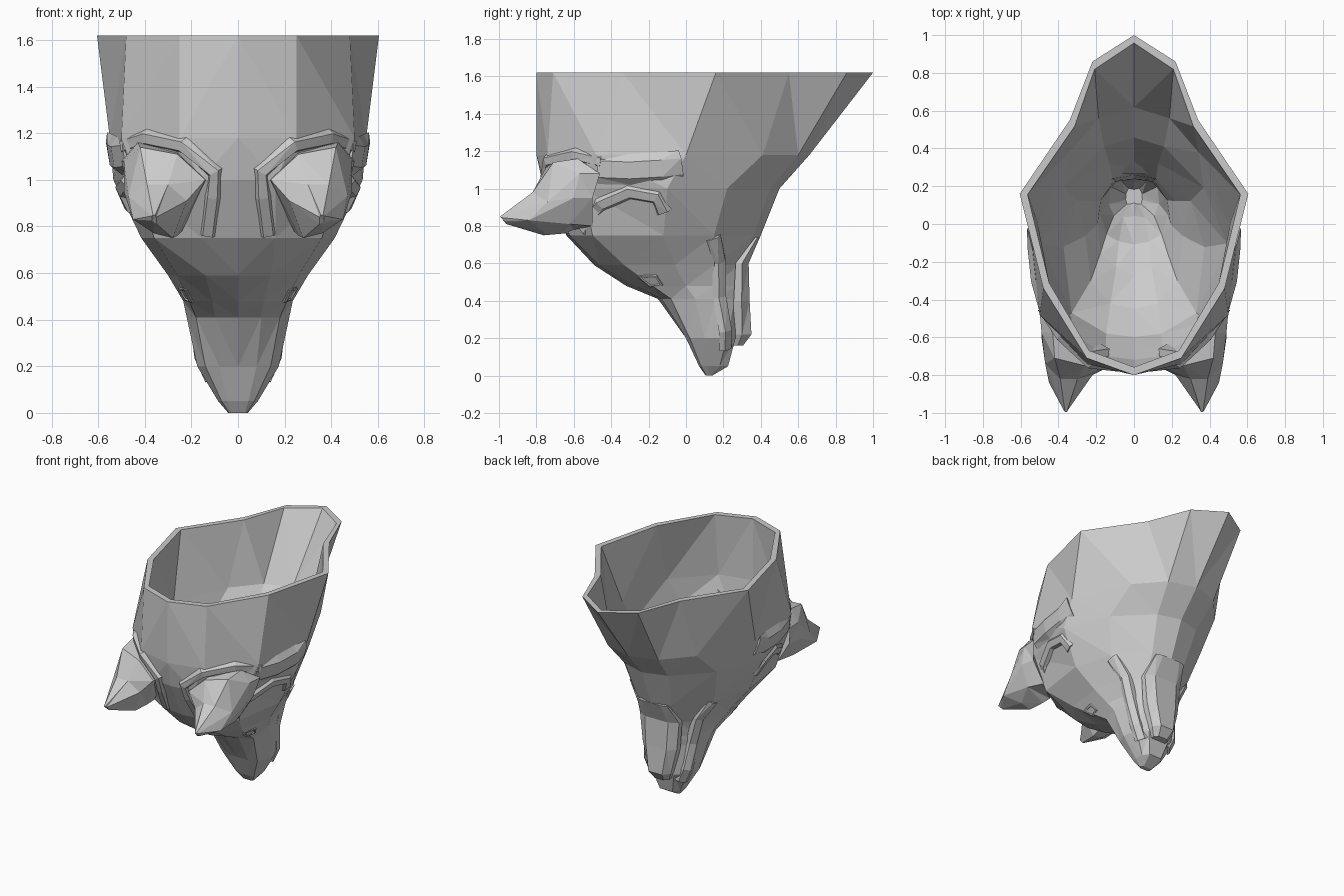
import bpy, bmesh
from mathutils import Vector
from mathutils.bvhtree import BVHTree


def finish(name, bm):
    bmesh.ops.triangulate(bm, faces=bm.faces[:])
    bmesh.ops.recalc_face_normals(bm, faces=bm.faces[:])
    me = bpy.data.meshes.new(name)
    bm.to_mesh(me)
    bm.free()
    ob = bpy.data.objects.new(name, me)
    bpy.context.collection.objects.link(ob)
    return ob


def mirror_x(ob):
    m = ob.modifiers.new("mirror", 'MIRROR')
    m.use_axis[0] = True
    m.use_mirror_merge = False


def skin(bm, rings, cap_start=False, cap_end=False):
    vs = [[bm.verts.new(p) for p in r] for r in rings]
    n = len(vs[0])
    for a, b in zip(vs, vs[1:]):
        for i in range(n):
            j = (i + 1) % n
            bm.faces.new((a[i], a[j], b[j], b[i]))
    if cap_start:
        bm.faces.new(vs[0])
    if cap_end:
        bm.faces.new(vs[-1][::-1])


def full_ring(z, half):
    pts = [(half[i], half[i + 1]) for i in range(0, len(half), 2)]
    pts += [(-x, y) for x, y in pts[-2:0:-1]]
    return [Vector((x, y, z)) for x, y in pts]


def inset(ring, t):
    c = sum(ring, Vector()) / len(ring)
    return [c + (p - c) * max(0.15, 1 - t / max((p - c).length, 1e-4)) for p in ring]


# Hollow head and muzzle: half sections, neck rim down to the brow, then muzzle
head_sections = [
    (1.62, (0, -.80, .25, -.71, .48, -.34, .605, .16, .34, .55, .22, .86, 0, 1.0)),
    (1.18, (0, -.80, .25, -.74, .50, -.48, .55, .0, .37, .41, .20, .60, 0, .66)),
    (1.00, (0, -.76, .16, -.74, .43, -.55, .535, -.10, .40, .22, .17, .45, 0, .50)),
    (0.75, (0, -.64, .16, -.62, .36, -.50, .415, -.12, .33, .15, .14, .36, 0, .40)),
    (0.59, (0, -.49, .14, -.46, .26, -.33, .30, -.06, .25, .15, .13, .28, 0, .33)),
    (0.48, (0, -.32, .11, -.27, .21, -.18, .235, .0, .21, .15, .12, .27, 0, .30)),
]
muzzle_sections = [
    (0.41, (0, -.15, .10, -.13, .18, -.08, .22, .05, .20, .16, .12, .26, 0, .28)),
    (0.20, (0, .0, .08, .0, .14, .02, .175, .10, .16, .22, .09, .265, 0, .265)),
    (0.05, (0, .07, .045, .07, .07, .08, .085, .12, .08, .18, .05, .225, 0, .225)),
    (0.00, (0, .105, .03, .105, .038, .11, .042, .12, .04, .13, .03, .14, 0, .14)),
]
outer = [full_ring(z, h) for z, h in head_sections + muzzle_sections]
inner = [inset(r, .042) for r in outer[:-1]]
bm = bmesh.new()
skin(bm, inner[::-1] + outer, True, True)
finish("head_shell", bm)

# Surface lookup used to lay raised bands on the head
bm = bmesh.new()
skin(bm, outer)
bmesh.ops.recalc_face_normals(bm, faces=bm.faces[:])
tree = BVHTree.FromBMesh(bm)
bm.free()


def band(name, pts, width, height):
    base = []
    for p in pts:
        loc, nor, _, _ = tree.find_nearest(Vector(p))
        if nor.dot(loc - Vector((0, 0, loc.z))) < 0:
            nor = -nor
        base.append((loc, nor))
    rings = []
    for i, (p, n) in enumerate(base):
        t = base[min(i + 1, len(base) - 1)][0] - base[max(i - 1, 0)][0]
        s = t.cross(n).normalized() * width / 2
        h = height * (.5 if i in (0, len(base) - 1) else 1)
        rings.append([p - s * 1.3 - n * .01, p - s * .7 + n * h,
                      p + s * .7 + n * h, p + s * 1.3 - n * .01])
    bm = bmesh.new()
    skin(bm, rings, True, True)
    mirror_x(finish(name, bm))


# Fur ridge over the ear, side tuft, cheek arch, eye rim and lip edge
band("ear_ridge", [(.13, -.63, .76), (.11, -.73, .92), (.10, -.77, 1.03), (.25, -.76, 1.14),
                   (.42, -.62, 1.18), (.51, -.46, 1.14)], .06, .022)
band("side_tuft", [(.50, -.48, 1.10), (.53, -.30, 1.10), (.55, -.13, 1.11), (.55, -.02, 1.12)], .13, .022)
band("cheek_arch", [(.30, -.58, .77), (.43, -.46, .91), (.50, -.31, .97),
                    (.51, -.16, .95), (.47, -.12, .87)], .07, .018)
band("eye_rim", [(.22, -.25, .54), (.25, -.16, .53), (.22, -.13, .49),
                 (.20, -.19, .48), (.22, -.25, .54)], .02, .008)
band("lip_edge", [(.31, .14, .74), (.25, .20, .60), (.20, .20, .42),
                  (.16, .22, .24), (.12, .22, .14)], .07, .018)

# Ears: base ring, lower ring, middle ring and tip
ear_rings = [
    [(.13, -.66, 1.0), (.26, -.68, 1.12), (.43, -.58, 1.16), (.50, -.46, 1.08),
     (.47, -.50, .95), (.38, -.50, .80), (.24, -.60, .78)],
    [(.14, -.76, 1.0), (.26, -.75, 1.11), (.42, -.71, 1.14), (.49, -.57, 1.08),
     (.49, -.60, .95), (.42, -.62, .81), (.26, -.65, .76)],
    [(.22, -.80, .91), (.30, -.82, .98), (.39, -.82, .98), (.47, -.74, .93),
     (.45, -.84, .83), (.36, -.76, .77), (.28, -.76, .75)],
    [(.35, -.985, .84), (.355, -.995, .85), (.365, -.995, .85), (.37, -.99, .845),
     (.37, -.97, .825), (.36, -.95, .81), (.35, -.96, .81)],
]
bm = bmesh.new()
skin(bm, ear_rings, True, True)
mirror_x(finish("ear", bm))

# Lower jaw, thin plate behind the muzzle
jaw = []
for z, w, y0, y1 in ((.74, .12, .37, .395), (.60, .155, .265, .335), (.40, .135, .255, .34),
                     (.22, .09, .25, .35), (.16, .06, .25, .305)):
    jaw.append(full_ring(z, (0, y0, w, y0, w, (y0 + y1) / 2, w * .6, y1, 0, y1)))
bm = bmesh.new()
skin(bm, jaw, True, True)
finish("lower_jaw", bm)
